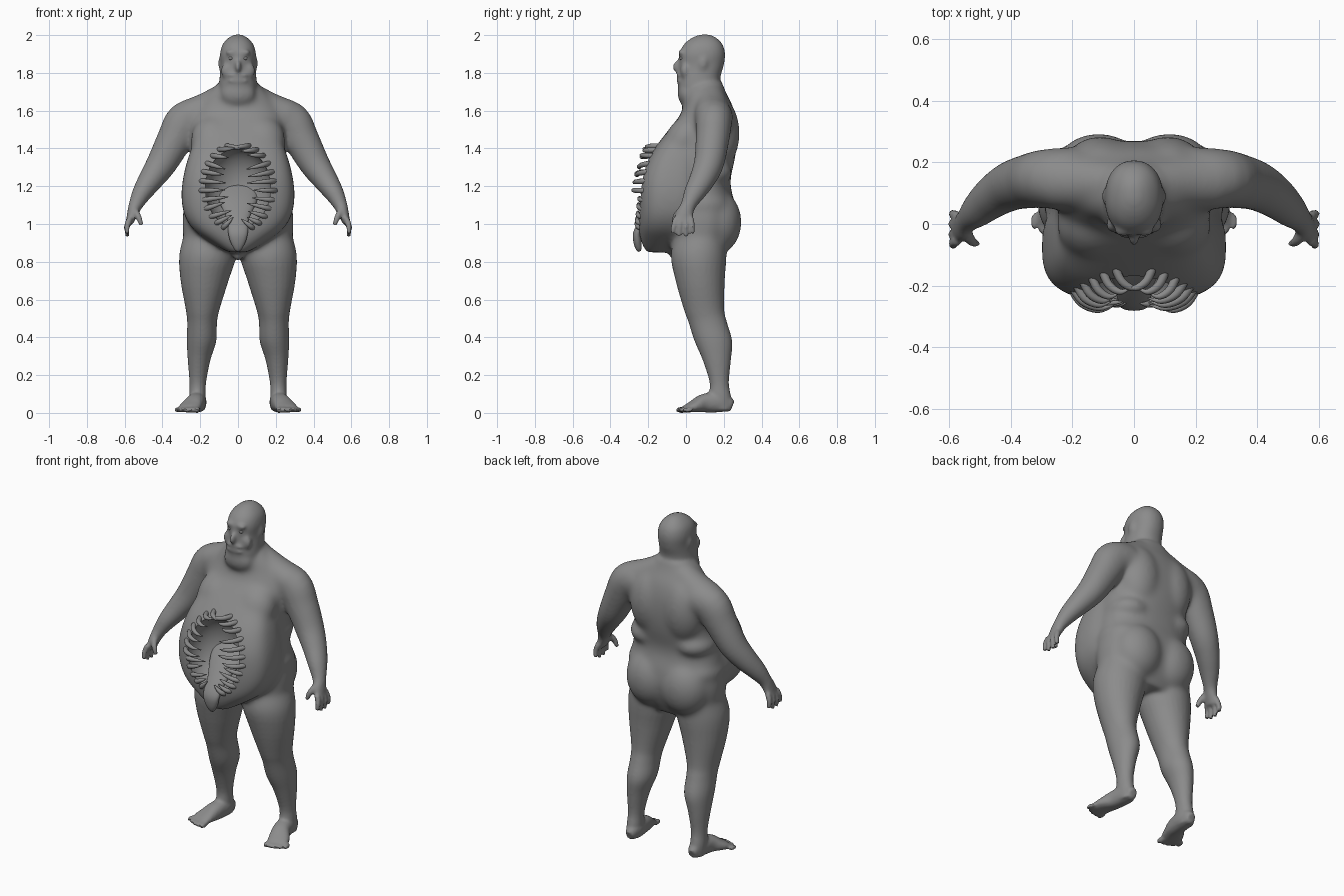
import bpy, bmesh, math, random
from mathutils import Vector, Matrix
from mathutils.bvhtree import BVHTree

if "Cube" in bpy.data.objects:
    bpy.data.objects.remove(bpy.data.objects["Cube"])

random.seed(4)
grey = bpy.data.materials.new("dark_grey")
grey.diffuse_color = (.26, .26, .26, 1)
grey.use_nodes = True
grey.node_tree.nodes["Principled BSDF"].inputs["Base Color"].default_value = grey.diffuse_color


def resample(rings, k=4):
    """Smooth (Catmull-Rom) interpolation through a list of ring tuples."""
    out = []
    n = len(rings)
    for i in range(n - 1):
        p = [rings[max(i - 1, 0)], rings[i], rings[i + 1], rings[min(i + 2, n - 1)]]
        for s in range(k):
            t = s / k
            out.append([0.5 * (2*b + (c-a)*t + (2*a-5*b+4*c-d)*t*t + (3*b-a-3*c+d)*t**3)
                        for a, b, c, d in zip(*p)])
    return out + [list(rings[-1])]


def loft(bm, rings, exp=2.0, flat=False, ref=(0, 1, 0), n=28, k=4):
    """Closed tube through rings (x, y, z, ra, rb); rb lies along ref."""
    rs = resample(rings, k)
    pts = [Vector(r[:3]) for r in rs]
    loops = []
    for i, r in enumerate(rs):
        if flat:
            a, b = Vector((1, 0, 0)), Vector((0, 1, 0))
        else:
            t = (pts[min(i + 1, len(pts) - 1)] - pts[max(i - 1, 0)]).normalized()
            b = Vector(ref)
            b = (b - t * b.dot(t)).normalized()
            a = t.cross(b)
        ring = []
        for j in range(n):
            c, s = math.cos(2*math.pi*j/n), math.sin(2*math.pi*j/n)
            c = math.copysign(abs(c) ** (2/exp), c)
            s = math.copysign(abs(s) ** (2/exp), s)
            ring.append(bm.verts.new(pts[i] + a*c*max(r[3], .002) + b*s*max(r[4], .002)))
        loops.append(ring)
    for p, q in zip(loops, loops[1:]):
        for j in range(n):
            bm.faces.new((p[j], p[(j+1) % n], q[(j+1) % n], q[j]))
    bm.faces.new(loops[0][::-1])
    bm.faces.new(loops[-1])


def column(bm, rows, exp):
    """Horizontal sections from rows (z, y_front, y_back, half_width)."""
    loft(bm, [(0, (f+b)/2, z, w, (b-f)/2) for z, f, b, w in rows], exp, True, n=40)


def blob(bm, c, r, rot=0.0):
    m = Matrix.Translation(c) @ Matrix.Rotation(rot, 4, 'X') @ Matrix.Diagonal((*r, 1))
    bmesh.ops.create_uvsphere(bm, u_segments=24, v_segments=14, radius=1, matrix=m)


def finish(bm, name):
    bmesh.ops.recalc_face_normals(bm, faces=bm.faces)
    me = bpy.data.meshes.new(name)
    bm.to_mesh(me)
    bm.free()
    for p in me.polygons:
        p.use_smooth = True
    me.materials.append(grey)
    ob = bpy.data.objects.new(name, me)
    bpy.context.collection.objects.link(ob)
    return ob


def bake(ob):
    dg = bpy.context.evaluated_depsgraph_get()
    me = bpy.data.meshes.new_from_object(ob.evaluated_get(dg))
    ob.modifiers.clear()
    ob.data = me


bm = bmesh.new()
# trunk and neck
column(bm, [(.82, -.02, .19, .18), (.9, -.08, .235, .275), (1.0, -.1, .265, .295), (1.1, -.1, .26, .285),
            (1.22, -.1, .235, .27), (1.35, -.12, .26, .255), (1.45, -.1, .27, .25),
            (1.55, -.045, .265, .25), (1.63, -.01, .245, .21), (1.69, 0, .215, .16),
            (1.75, .02, .19, .1)], 2.3)
# hanging belly
column(bm, [(.85, -.21, -.04, .05), (.9, -.235, .1, .14), (.97, -.25, .1, .235), (1.05, -.254, .1, .285),
            (1.15, -.252, .1, .3), (1.25, -.24, .1, .29), (1.35, -.2, .1, .265),
            (1.43, -.145, .1, .235), (1.52, -.075, .1, .2), (1.6, -.01, .1, .15)], 3.0)
# head
column(bm, [(1.6, -.01, .2, .1), (1.66, -.028, .19, .102), (1.72, -.042, .183, .102), (1.78, -.04, .183, .097),
            (1.84, -.036, .2, .092), (1.9, -.036, .207, .095), (1.95, -.012, .194, .082),
            (1.985, .03, .162, .051), (2.003, .075, .125, .018)], 2.2)
blob(bm, (0, -.046, 1.835), (.017, .024, .034), -.25)   # nose
blob(bm, (0, -.034, 1.757), (.055, .017, .012))         # lower lip
blob(bm, (0, -.034, 1.788), (.055, .017, .012))         # upper lip
blob(bm, (0, -.002, 1.685), (.093, .044, .06))          # jowl
blob(bm, (0, -.055, .838), (.03, .035, .033))           # groin
for s in (1, -1):
    blob(bm, (s*.035, -.022, 1.908), (.03, .02, .016))        # brow
    blob(bm, (s*.055, -.004, 1.81), (.036, .026, .045))       # cheek
    blob(bm, (s*.092, .09, 1.85), (.012, .026, .042), -.2)    # ear
    blob(bm, (s*.125, -.01, 1.445), (.125, .1, .14), -.5)     # chest
    blob(bm, (s*.11, .165, 1.48), (.13, .12, .2))             # shoulder blade
    blob(bm, (s*.115, .165, 1.01), (.15, .13, .17))           # buttock
    blob(bm, (s*.175, .08, 1.1), (.12, .15, .09))             # side roll
    blob(bm, (s*.15, .11, 1.27), (.12, .135, .08))
    # shoulder slope
    loft(bm, [(s*.03, .12, 1.69, .08, .08), (s*.15, .135, 1.62, .085, .09), (s*.26, .14, 1.565, .095, .095)])
    # arm and palm
    loft(bm, [(s*.18, .15, 1.57, .1, .1), (s*.275, .148, 1.545, .107, .098), (s*.335, .14, 1.445, .095, .09),
              (s*.4, .122, 1.325, .082, .08), (s*.458, .088, 1.24, .067, .069), (s*.508, .045, 1.165, .052, .056),
              (s*.542, .012, 1.1, .037, .04), (s*.56, -.008, 1.05, .028, .046),
              (s*.575, -.015, 1.005, .02, .046)])
    # fingers and thumb
    for i, tip in enumerate((.95, .934, .932, .948)):
        y = -.06 + i*.03
        loft(bm, [(s*.573, y*.9, 1.03, .017, .016), (s*.588, y*1.1, .985, .016, .014),
                  (s*.585, y*1.2, tip, .011, .011)], n=12)
    loft(bm, [(s*.55, -.02, 1.075, .02, .022), (s*.528, -.055, 1.04, .017, .017),
              (s*.51, -.065, .993, .012, .012)], n=12)
    # leg
    loft(bm, [(s*.155, .08, .95, .13, .13), (s*.16, .067, .84, .152, .148), (s*.177, .075, .7, .127, .13),
              (s*.187, .095, .55, .09, .107), (s*.19, .115, .48, .079, .102), (s*.193, .145, .38, .078, .1),
              (s*.206, .163, .28, .06, .075), (s*.213, .176, .16, .044, .051),
              (s*.215, .18, .08, .044, .06), (s*.215, .188, .012, .038, .055)], 2, True)
    # foot and toes
    loft(bm, [(s*.212, .245, .035, .025, .03), (s*.212, .19, .055, .045, .052), (s*.225, .1, .052, .05, .05),
              (s*.25, .04, .034, .06, .031), (s*.264, -.002, .02, .06, .019)], 2.3, ref=(0, 0, 1))
    for i in range(5):
        blob(bm, (s*(.216 + i*.027), -.024 + i*i*.002, .016),
             (.016 - i*.001, .032, .017 - i*.001))

# fuse the flesh into one skin, then relax the big soft forms more than the extremities
body = finish(bm, "body")
m = body.modifiers.new("fuse", 'REMESH')
m.mode, m.voxel_size, m.use_smooth_shade = 'VOXEL', .0085, True
m = body.modifiers.new("relax", 'SMOOTH')
m.factor, m.iterations = .5, 5
bake(body)
soft = body.vertex_groups.new(name="soft")
for v in body.data.vertices:
    x, y, z = v.co
    low = min(max((z - .78) / .1, 0), 1)
    high = min(max((1.74 - z) / .06, .12), 1)
    arm = min(max((.42 - abs(x)) / .1, 0), 1)
    soft.add([v.index], low * high * arm, 'REPLACE')
m = body.modifiers.new("soften", 'SMOOTH')
m.factor, m.iterations, m.vertex_group = .6, 50, "soft"
bake(body)

# surface lookup for seating the teeth
skin = BVHTree.FromPolygons([v.co.copy() for v in body.data.vertices],
                            [tuple(p.vertices) for p in body.data.polygons])


def front_y(x, z):
    hit = skin.ray_cast(Vector((x, -1, z)), Vector((0, 1, 0)))[0]
    return hit.y if hit else -.2


# belly mouth cavity
MZ = 1.19
bm = bmesh.new()
blob(bm, (0, -.22, MZ), (.175, .15, .215), -.2)
cutter = finish(bm, "mouth_cutter")
cutter.hide_render = True
m = body.modifiers.new("mouth", 'BOOLEAN')
m.operation, m.object, m.solver = 'DIFFERENCE', cutter, 'EXACT'
bake(body)
bpy.data.objects.remove(cutter)
for p in body.data.polygons:
    p.use_smooth = True
body.data.set_sharp_from_angle(angle=math.radians(40))

# curved teeth around the rim
bm = bmesh.new()
COUNT = 12
for s in (1, -1):
    for i in range(COUNT):
        a = math.radians(72 - i * 138 / (COUNT - 1))
        x, z = s*.205*math.cos(a), MZ + .235*math.sin(a)
        y = front_y(x, z)
        f = random.uniform(.22, .42)
        tx, tz = x*f, MZ + (z - MZ)*random.uniform(.66, .84)
        if a > .75:                      # top teeth lean sideways
            tx, tz = x - s*.09, z + random.uniform(-.02, .012)
        out = .052 if a > -.1 else .014
        loft(bm, [(x, y + .022, z, .014, .014),
                  (x*.75 + tx*.25, y - out*.55, z*.75 + tz*.25, .014, .014),
                  (x*.35 + tx*.65, y - out, z*.35 + tz*.65, .010, .010),
                  (tx, y - out*.8, tz, .002, .002)], n=10, ref=(0, .9, .43))
finish(bm, "belly_teeth")

# broad tongue lolling over the lower rim
bm = bmesh.new()
loft(bm, [(0, -.04, 1.19, .11, .03), (0, -.12, 1.12, .1, .03), (0, -.205, 1.03, .06, .024),
          (0, -.255, .96, .053, .022), (0, -.257, .91, .042, .022), (0, -.25, .87, .022, .016),
          (0, -.245, .855, .006, .006)], 2.2)
finish(bm, "tongue")

# eyes
bm = bmesh.new()
for s in (1, -1):
    blob(bm, (s*.037, -.02, 1.878), (.014, .014, .011))
finish(bm, "eyes")
